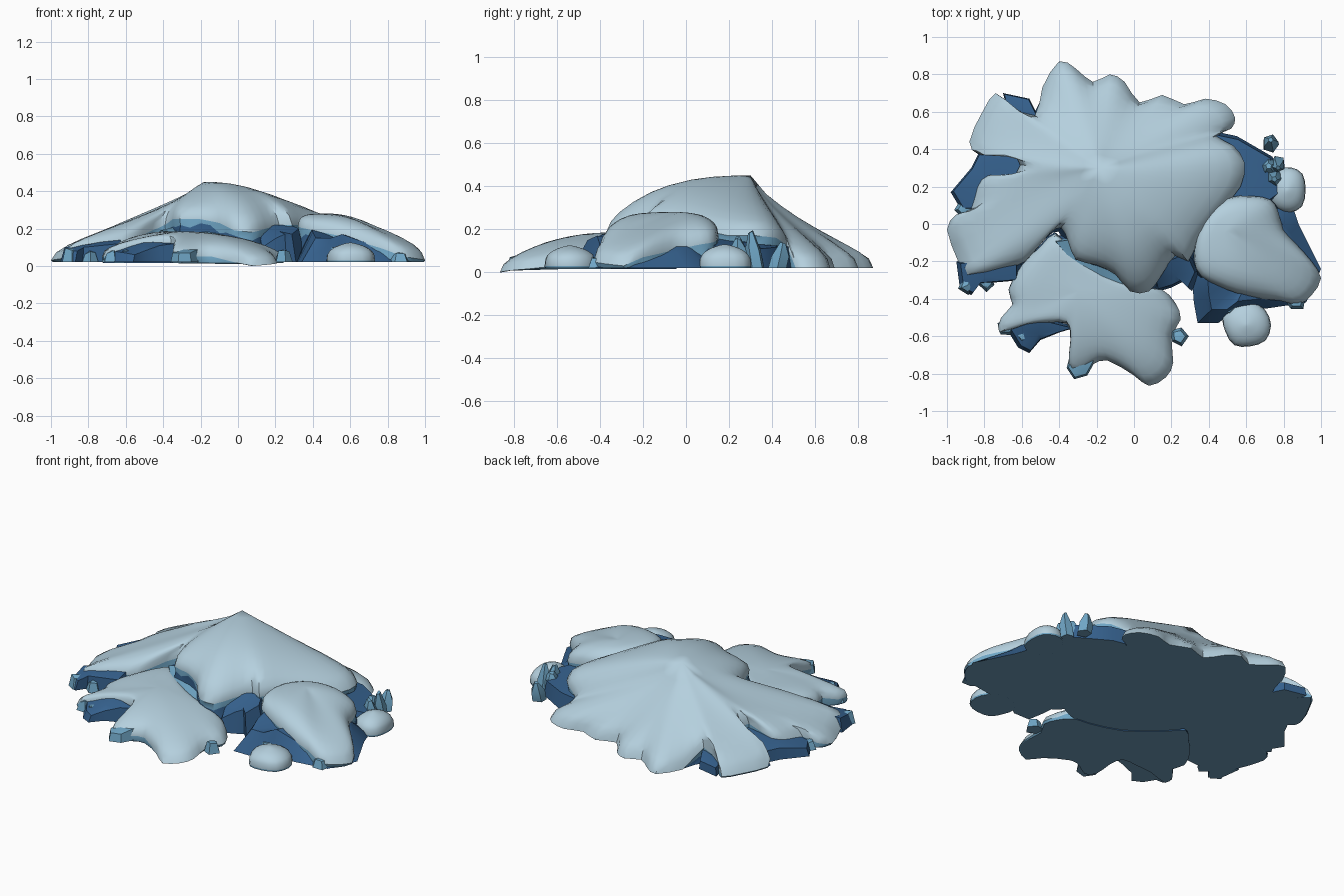
import bpy, bmesh, math, random
from mathutils import Vector

if "Cube" in bpy.data.objects:
    bpy.data.objects.remove(bpy.data.objects["Cube"])

random.seed(4)


def material(name, rgb):
    m = bpy.data.materials.new(name)
    m.diffuse_color = (*rgb, 1)
    m.use_nodes = True
    m.node_tree.nodes["Principled BSDF"].inputs["Base Color"].default_value = m.diffuse_color
    return m


SNOW, MID, DARK, UNDER = range(4)
MATS = [material("snow", (0.46, 0.63, 0.73)),
        material("pale_ice", (0.16, 0.38, 0.56)),
        material("deep_ice", (0.036, 0.12, 0.27)),
        material("underside_slate", (0.155, 0.33, 0.48))]


def finish(name, bm):
    bmesh.ops.recalc_face_normals(bm, faces=bm.faces[:])
    me = bpy.data.meshes.new(name)
    bm.to_mesh(me)
    bm.free()
    ob = bpy.data.objects.new(name, me)
    bpy.context.collection.objects.link(ob)
    for m in MATS:
        me.materials.append(m)
    bpy.ops.object.select_all(action='DESELECT')
    ob.select_set(True)
    bpy.context.view_layer.objects.active = ob
    bpy.ops.object.shade_smooth_by_angle(angle=math.radians(38))
    return ob


def rounded(rim):
    """Add one Catmull-Rom midpoint between neighbouring rim points."""
    out, n = [], len(rim)
    for i in range(n):
        a, b, c, d = (rim[(i + j) % n] for j in (-1, 0, 1, 2))
        out.append(b)
        xy = [(9 * (b[k] + c[k]) - a[k] - d[k]) / 16 for k in (0, 1)]
        out.append((*xy, *[(b[k] + c[k]) / 2 for k in range(2, len(b))]))
    return out


def bridge(bm, r0, r1, mat):
    n = len(r0)
    for i in range(n):
        j = (i + 1) % n
        bm.faces.new((r0[i], r0[j], r1[j], r1[i])).material_index = mat


def snow_slab(name, centre, rim, lip=0.065, flare=0.4, base=0.02):
    """Snow cap over an ice cliff. Rim points are x, y, foot height, slope power."""
    cx, cy, peak = centre
    rim = rounded(rim)
    bm = bmesh.new()

    def ring(fn, soften=0):
        pts = [Vector(fn(*p)) for p in rim]
        for _ in range(soften):  # even out the creases towards the peak
            pts = [pts[i] / 2 + (pts[i - 1] + pts[(i + 1) % len(pts)]) / 4 for i in range(len(pts))]
        return [bm.verts.new(p) for p in pts]

    def cap(t):
        def fn(x, y, f, p):
            z = f + lip * math.sqrt(max(0, 1 - t ** 9)) + (peak - f - lip) * (1 - t ** p)
            return cx + (x - cx) * t, cy + (y - cy) * t, z
        return fn

    top = bm.verts.new((cx, cy, peak))
    prev = ring(cap(0.15), 24)
    for i in range(len(rim)):
        bm.faces.new((top, prev[i], prev[(i + 1) % len(rim)]))
    for t in (0.3, 0.45, 0.6, 0.72, 0.83, 0.91, 0.965, 1):
        cur = ring(cap(t), int(26 * (1 - t) ** 1.2))
        bridge(bm, prev, cur, SNOW)
        prev = cur

    # pale band beneath the lip, then deep ice wall to the ground
    def band(x, y, f, p):
        return (cx + (x - cx) * 0.985, cy + (y - cy) * 0.985,
                max(min(base, f), f - random.uniform(0.02, 0.06)))

    def ground(x, y, f, p):
        s = 0.985 + flare * max(0, f - 0.02)
        return cx + (x - cx) * s, cy + (y - cy) * s, min(base, f)

    mid, low = ring(band), ring(ground)
    bridge(bm, prev, mid, MID)
    bridge(bm, mid, low, DARK)
    bm.faces.new(low).material_index = UNDER
    return finish(name, bm)


def ice_block(name, rim, inset=0.85, pale=0.7, cap=MID, base=0.02):
    """Tapered ice mass. Rim points are x, y, top height."""
    bm = bmesh.new()
    c = sum((Vector(p[:2]) for p in rim), Vector((0, 0))) / len(rim)

    def ring(s, k):
        return [bm.verts.new((*(c + (Vector(p[:2]) - c) * s), base + (p[2] - base) * k)) for p in rim]

    low, mid, top = ring(1, 0), ring(1 - (1 - inset) * pale, pale), ring(inset, 1)
    bridge(bm, low, mid, DARK if pale > 0.3 else MID)
    bridge(bm, mid, top, cap)
    bm.faces.new(low).material_index = UNDER
    peak = bm.verts.new((c.x, c.y, sum(v.co.z for v in top) / len(top) + 0.01))
    for i in range(len(top)):
        bm.faces.new((top[i], top[(i + 1) % len(top)], peak)).material_index = cap
    return finish(name, bm)


# main mound: back edge runs down to the ground, the rest ends in cliffs
back = [(-.40, .87), (-.31, .83), (-.22, .76), (-.13, .80), (-.05, .76), (.03, .65),
        (.15, .69), (.27, .64), (.38, .67), (.49, .64), (.54, .57), (.52, .51)]
front = [(.44, .47, .12, 1), (.53, .42, .16, 1.2), (.59, .33, .17, 1.3), (.57, .2, .17, 1.4),
         (.45, .05, .2, 1.8), (.34, -.1, .22, 2.3), (.29, -.2, .22, 2.6), (.22, -.17, .22, 2.8),
         (.15, -.27, .2, 3), (.08, -.36, .18, 3), (-.02, -.36, .19, 2.8), (-.1, -.27, .23, 2.4),
         (-.2, -.22, .25, 2), (-.31, -.19, .25, 1.7), (-.35, -.1, .25, 1.4), (-.39, -.02, .22, 1.2),
         (-.46, -.06, .19, 1), (-.58, -.2, .13, .9), (-.7, -.24, .11, .8), (-.9, -.28, .08, .75)]
left = [(-.94, -.2, .04, .75), (-1, -.03, .03, .75), (-.95, .05, .05, .75), (-.87, .08, .08, .75),
        (-.84, .2, .09, .75), (-.78, .26, .11, .8), (-.63, .27, .17, .9), (-.63, .36, .16, .9),
        (-.82, .37, .09, .75), (-.88, .44, .03, .75), (-.81, .6, .03, .75), (-.74, .7, .03, .75),
        (-.67, .64, .08, .75), (-.53, .58, .11, .75), (-.49, .73, .02, .75)]
snow_slab("main_snow_mound", (-.18, .3, .45),
          [(x, y, .02, .75) for x, y in back] + front + left)

# right shoulder
snow_slab("right_snow_shoulder", (.5, -.04, .28),
          [(.4, .06, .2, 3), (.5, .14, .18, 3), (.63, .15, .16, 2.5), (.73, .13, .14, 2.2),
           (.77, .07, .13, 2), (.8, -.03, .11, 1.7), (.87, -.11, .09, 1.4), (.95, -.2, .07, 1.2),
           (1, -.29, .03, 1.2), (.95, -.38, .04, 1.2), (.88, -.43, .05, 1.3), (.78, -.41, .09, 2),
           (.68, -.4, .12, 3), (.55, -.37, .16, 4), (.45, -.33, .18, 4), (.36, -.28, .2, 4),
           (.32, -.19, .21, 4), (.34, -.05, .22, 3)], lip=0.065, flare=0.6)

# front shelf
snow_slab("front_snow_shelf", (-.3, -.36, .185),
          [(-.42, -.05, .14, 2), (-.33, -.14, .13, 2), (-.15, -.28, .12, 2), (.05, -.34, .09, 2),
           (.15, -.35, .06, 2), (.22, -.42, .03, 2), (.25, -.51, .03, 2), (.2, -.6, .03, 2),
           (.21, -.74, .015, 2), (.17, -.82, .008, 2), (.08, -.865, 0, 2), (0, -.81, .015, 2),
           (-.14, -.73, .05, 2), (-.22, -.75, .05, 2), (-.3, -.8, .03, 2), (-.35, -.75, .05, 2),
           (-.34, -.62, .08, 2), (-.36, -.53, .11, 2), (-.47, -.53, .11, 2), (-.58, -.54, .08, 1.5),
           (-.72, -.58, .05, 1.3), (-.71, -.5, .05, 1.3), (-.65, -.43, .07, 1.5), (-.67, -.35, .08, 1.5),
           (-.6, -.22, .1, 2), (-.5, -.12, .13, 2)], lip=0.055, flare=0.3, base=0.015)


# small snow lumps
def lump(name, x, y, rx, ry, height, n=9):
    rim = []
    for i in range(n):
        a, r = math.tau * i / n, random.uniform(.9, 1.1)
        rim.append((x + rx * r * math.cos(a), y + ry * r * math.sin(a), .03, 2))
    snow_slab(name, (x, y, height), rim, lip=height * .45)


lump("front_right_lump", .6, -.54, .125, .12, .125)
lump("right_back_lump", .82, .18, .1, .13, .13)

# exposed ice masses
ice_block("right_ice", [(.31, -.28, .2), (.32, -.42, .18), (.34, -.53, .15), (.45, -.53, .15),
                        (.53, -.47, .17), (.72, -.45, .12), (.92, -.42, .06), (1, -.24, .08),
                        (.88, 0, .12), (.85, .09, .12), (.72, .14, .15), (.5, .12, .2)],
          inset=.74, cap=DARK)
ice_block("gap_ice", [(.42, .1, .17), (.72, .1, .13), (.83, .18, .1), (.74, .36, .11),
                      (.55, .47, .12), (.36, .51, .12)], inset=.9, cap=DARK)
ice_block("bay_ice", [(.08, -.28, .17), (.1, -.37, .1), (.2, -.34, .15), (.26, -.31, .17),
                      (.31, -.36, .17), (.36, -.25, .2), (.3, -.12, .22), (.15, -.18, .22)],
          inset=.75, cap=DARK)
ice_block("left_notch_ice", [(-.55, .25, .16), (-.6, .4, .14), (-.82, .4, .09), (-.87, .3, .09),
                             (-.98, .17, .07), (-.92, .07, .07), (-.8, .08, .1)],
          inset=.92, cap=DARK)
ice_block("back_left_ice", [(-.7, .7, .07), (-.56, .67, .07), (-.5, .55, .1), (-.67, .57, .08)],
          inset=.92, cap=DARK)
ice_block("left_arm_ice", [(-.95, -.2, .1), (-.93, -.35, .08), (-.87, -.38, .08), (-.83, -.32, .1),
                           (-.6, -.3, .12), (-.6, -.15, .15)], cap=DARK)
ice_block("shelf_left_ice", [(-.7, -.53, .08), (-.62, -.66, .07), (-.56, -.69, .06), (-.5, -.62, .08),
                             (-.4, -.58, .11), (-.3, -.55, .12), (-.5, -.5, .13)], cap=DARK)
ice_block("shelf_front_ice", [(-.36, -.77, .07), (-.32, -.83, .07), (-.25, -.81, .07), (-.2, -.72, .09),
                              (-.33, -.65, .09)], pale=.2)
ice_block("shelf_back_ice", [(-.46, -.07, .19), (-.35, -.2, .18), (-.17, -.31, .16), (-.02, -.37, .14),
                             (.08, -.38, .12), (0, -.25, .2), (-.3, -.05, .22)])

# pale ice nubs around the foot, irregular and five-sided
for i, (x, y, r, h) in enumerate([(.24, -.6, .055, .085), (-.89, -.33, .05, .1), (-.59, -.58, .07, .1),
                                  (.86, -.41, .06, .07), (-.68, -.55, .05, .09), (.5, -.44, .06, .11),
                                  (-.79, -.31, .05, .08), (-.9, .08, .06, .08)]):
    pts = [(x + r * random.uniform(.8, 1.1) * math.cos(a), y + r * random.uniform(.8, 1.1) * math.sin(a),
            h * random.uniform(.7, 1)) for a in (math.tau * j / 5 + i for j in range(5))]
    ice_block(f"ice_nub_{i}", pts, inset=.65, pale=.2)

# leaning crystals on the right
for i, (x, y, r, h, lean) in enumerate([(.73, .42, .045, .14, .03), (.72, .3, .055, .16, .01),
                                        (.77, .33, .04, .2, -.03), (.75, .26, .05, .17, -.02)]):
    bm = bmesh.new()
    rings = []
    for s, z in ((1, .02), (.95, h * .6), (.3, h)):
        k = z / h
        rings.append([bm.verts.new((x + r * s * math.cos(a), y + lean * k + r * s * math.sin(a),
                                    z if z < .03 else z * random.uniform(.85, 1)))
                      for a in (math.tau * (j + .3 * i) / 5 for j in range(5))])
    bridge(bm, rings[0], rings[1], MID)
    bridge(bm, rings[1], rings[2], MID)
    bm.faces.new(rings[0]).material_index = UNDER
    bm.faces.new(rings[2]).material_index = MID
    finish(f"ice_crystal_{i}", bm)
